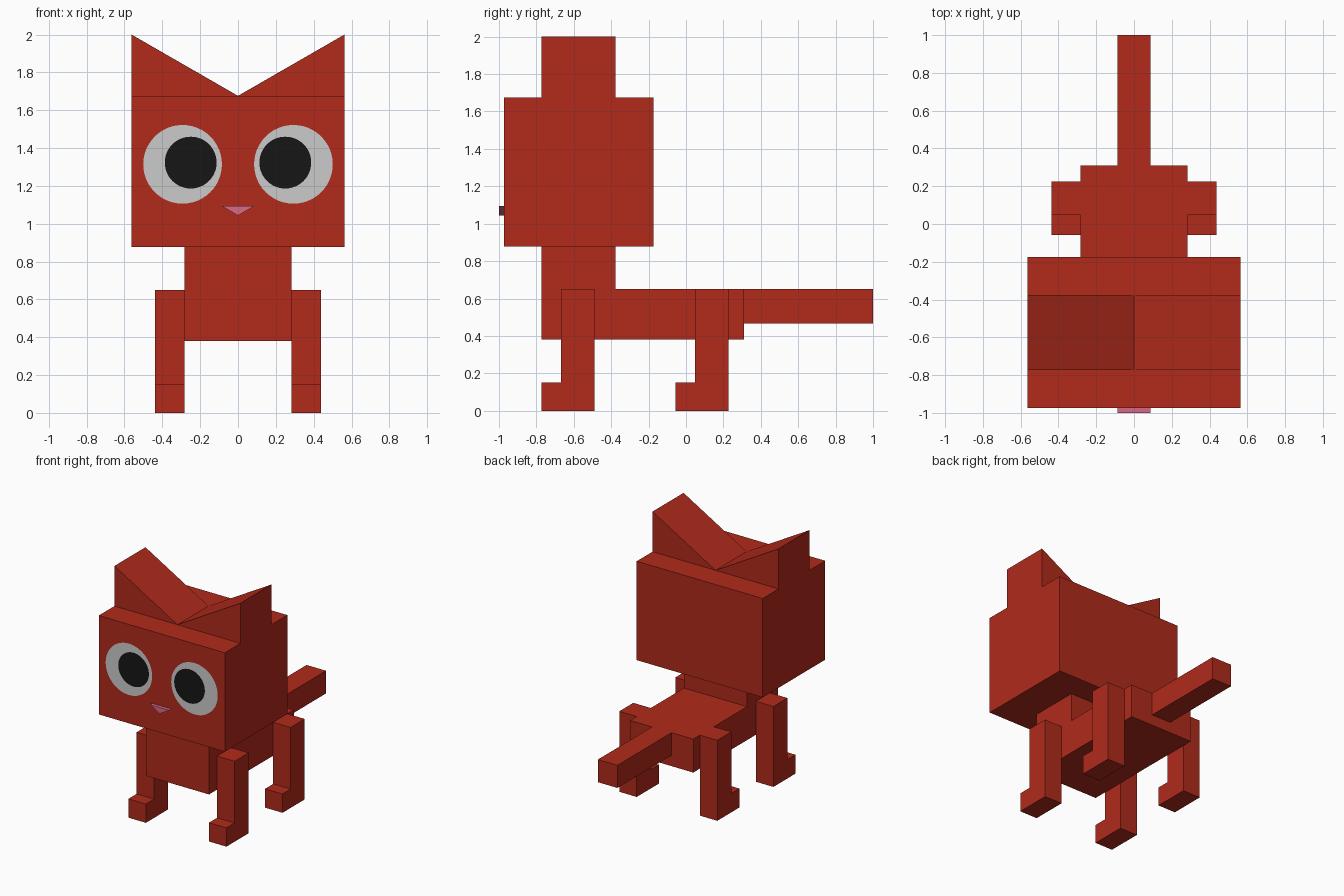
import bpy, bmesh
from mathutils import Vector

if "Cube" in bpy.data.objects:
    bpy.data.objects.remove(bpy.data.objects["Cube"])


def material(name, rgb):
    m = bpy.data.materials.new(name)
    m.diffuse_color = (*rgb, 1)
    m.use_nodes = True
    m.node_tree.nodes["Principled BSDF"].inputs["Base Color"].default_value = m.diffuse_color
    return m


RED = material("red_fur", (0.44, 0.023, 0.011))
WHITE = material("eye_white", (0.8, 0.8, 0.8))
BLACK = material("pupil_black", (0.008, 0.008, 0.008))
PINK = material("nose_pink", (0.7, 0.14, 0.23))


def finish(bm, name, mat):
    bmesh.ops.recalc_face_normals(bm, faces=bm.faces)
    me = bpy.data.meshes.new(name)
    bm.to_mesh(me)
    bm.free()
    me.materials.append(mat)
    ob = bpy.data.objects.new(name, me)
    bpy.context.collection.objects.link(ob)
    return ob


def prism(name, profile, axis, lo, hi, mat=RED):
    """Extrude a (horizontal, z) profile along x or y from lo to hi."""
    bm = bmesh.new()
    pts = [(lo, h, z) if axis == "x" else (h, lo, z) for h, z in profile]
    face = bm.faces.new([bm.verts.new(p) for p in pts])
    ext = bmesh.ops.extrude_face_region(bm, geom=[face])["geom"]
    step = Vector((hi - lo, 0, 0) if axis == "x" else (0, hi - lo, 0))
    bmesh.ops.translate(bm, vec=step, verts=[v for v in ext if isinstance(v, bmesh.types.BMVert)])
    return finish(bm, name, mat)


def rect(h0, h1, z0, z1):
    return [(h0, z0), (h1, z0), (h1, z1), (h0, z1)]


def disc(name, x, y, z, r, mat):
    bpy.ops.mesh.primitive_circle_add(vertices=48, radius=r, fill_type='NGON',
                                      location=(x, y, z), rotation=(1.570796, 0, 0))
    ob = bpy.context.object
    ob.name = name
    ob.data.materials.append(mat)


# Head, L-shaped body with neck, and tail
prism("head", rect(-0.973, -0.175, 0.877, 1.676), "x", -0.563, 0.563)
prism("body", [(-0.773, 0.38), (0.31, 0.38), (0.31, 0.65), (-0.377, 0.65),
               (-0.377, 0.877), (-0.773, 0.877)], "x", -0.282, 0.282)
prism("tail", rect(0.31, 1.0, 0.467, 0.65), "x", -0.087, 0.087)

# Nose
prism("nose", [(-0.087, 1.094), (0, 1.043), (0.087, 1.094)], "y", -1.0, -0.973, PINK)

for side, s in (("right", 1), ("left", -1)):
    # Wedge ears
    prism(f"{side}_ear", [(0, 1.676), (s * 0.563, 1.676), (s * 0.563, 2.0)], "y", -0.773, -0.377)
    # Eyes
    disc(f"{side}_eye", s * 0.293, -0.974, 1.314, 0.208, WHITE)
    disc(f"{side}_pupil", s * 0.25, -0.976, 1.323, 0.137, BLACK)
    # Legs with stepped feet
    for end, y in (("front", -0.773), ("back", -0.057)):
        prism(f"{end}_{side}_leg",
              [(y, 0), (y + 0.283, 0), (y + 0.283, 0.65), (y + 0.104, 0.65),
               (y + 0.104, 0.152), (y, 0.152)], "x", s * 0.282, s * 0.438)
